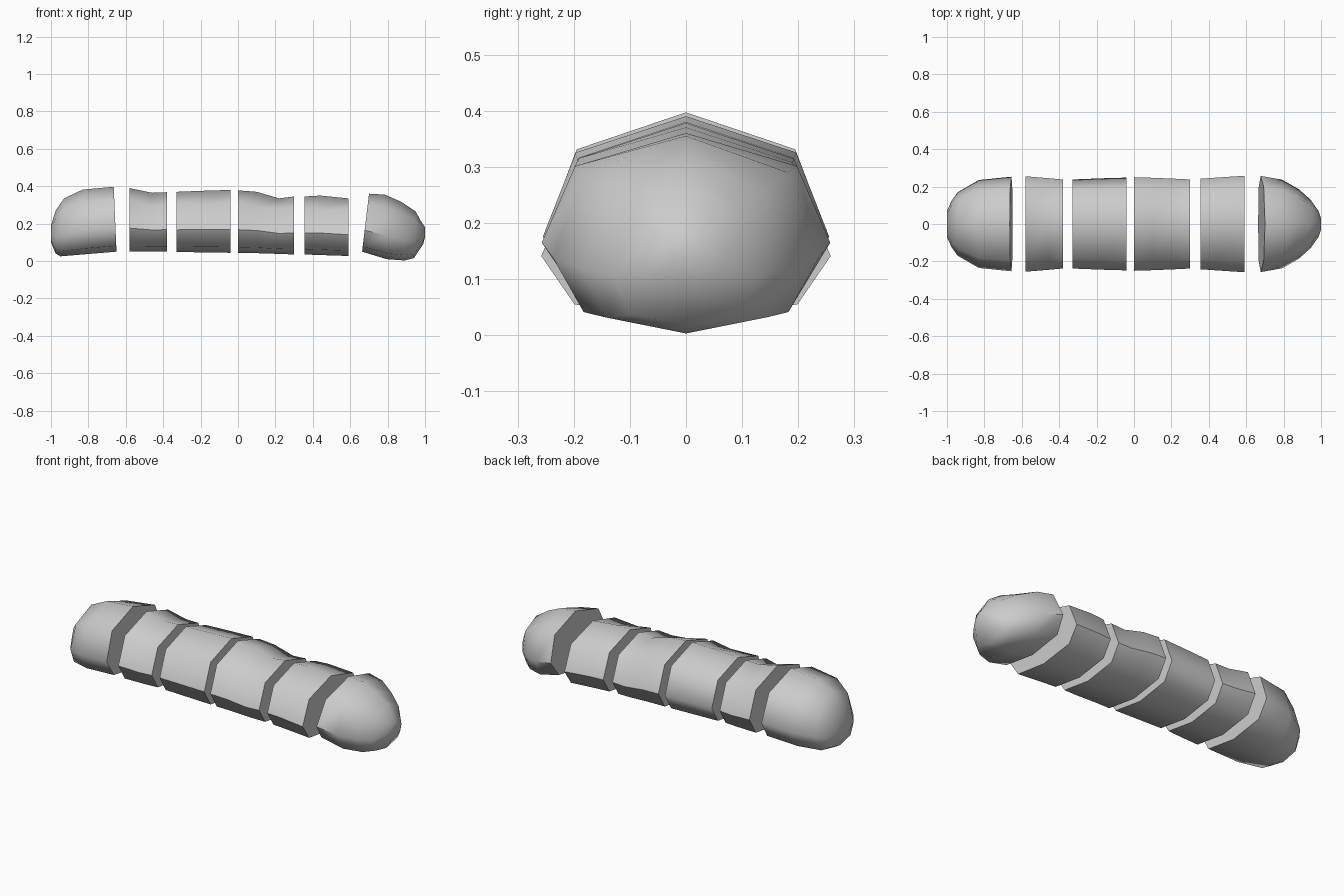
import bpy, bmesh, math

cube = bpy.data.objects.get("Cube")
if cube:
    bpy.data.objects.remove(cube)

grey = bpy.data.materials.new("plain_grey")
grey.use_nodes = True
COLOUR = (0.6, 0.6, 0.6, 1)
grey.diffuse_color = COLOUR
grey.node_tree.nodes["Principled BSDF"].inputs["Base Color"].default_value = COLOUR

# Eight-sided cross-section: sideways fraction, height fraction
SECTION = [(0, 1), (0.77, 0.81), (1, 0.37), (0.77, 0.09),
           (0, 0), (-0.77, 0.09), (-1, 0.37), (-0.77, 0.81)]
FRONT_SHOULDER = 7


def segment(name, rings):
    """Solid lofted through rings of (x, top, bottom, half width, lean, dent)."""
    bm = bmesh.new()
    loops = []
    for x, top, bottom, half, lean, dent in rings:
        loop = []
        for i, (side, up) in enumerate(SECTION):
            z = bottom + (top - bottom) * up
            if i == FRONT_SHOULDER:
                z -= dent
            loop.append(bm.verts.new((x + lean * (up - 0.5), side * half, z)))
        loops.append(loop)
    count = len(SECTION)
    for a, b in zip(loops, loops[1:]):
        for i in range(count):
            j = (i + 1) % count
            bm.faces.new((a[i], a[j], b[j], b[i]))
    bm.faces.new(loops[0])
    bm.faces.new(loops[-1])
    bmesh.ops.recalc_face_normals(bm, faces=bm.faces)
    mesh = bpy.data.meshes.new(name)
    bm.to_mesh(mesh)
    bm.free()
    mesh.materials.append(grey)
    obj = bpy.data.objects.new(name, mesh)
    bpy.context.collection.objects.link(obj)
    bpy.ops.object.select_all(action="DESELECT")
    obj.select_set(True)
    bpy.context.view_layer.objects.active = obj
    bpy.ops.object.shade_smooth_by_angle(angle=math.radians(53))


# Rounded end on the right
segment("right_end", [
    (-1.0, 0.19, 0.10, 0.07, 0, 0),
    (-0.975, 0.27, 0.04, 0.125, 0, 0),
    (-0.94, 0.335, 0.025, 0.17, 0.02, 0),
    (-0.83, 0.382, 0.035, 0.235, 0, 0),
    (-0.657, 0.397, 0.05, 0.253, -0.015, 0)])

# Four body blocks with slightly dented front shoulders
segment("body_block_1", [
    (-0.58, 0.39, 0.05, 0.255, 0, 0),
    (-0.46, 0.365, 0.05, 0.245, 0, 0.02),
    (-0.38, 0.368, 0.05, 0.238, 0, 0)])
segment("body_block_2", [
    (-0.33, 0.37, 0.048, 0.238, 0, 0),
    (-0.15, 0.377, 0.046, 0.245, 0, 0.015),
    (-0.04, 0.38, 0.044, 0.248, 0, 0)])
segment("body_block_3", [
    (0.0, 0.378, 0.044, 0.25, 0, 0),
    (0.1, 0.37, 0.042, 0.247, 0, 0.02),
    (0.22, 0.335, 0.038, 0.242, 0, 0),
    (0.3, 0.345, 0.035, 0.238, 0, 0)])
segment("body_block_4", [
    (0.355, 0.345, 0.035, 0.242, 0, 0),
    (0.44, 0.35, 0.032, 0.248, 0, 0.02),
    (0.59, 0.335, 0.027, 0.258, 0, 0)])

# Rounded end on the left, tipped downward
segment("left_end", [
    (0.682, 0.36, 0.05, 0.257, 0.037, 0),
    (0.79, 0.355, 0.01, 0.237, -0.01, 0),
    (0.88, 0.318, 0.003, 0.185, -0.02, 0),
    (0.945, 0.265, 0.015, 0.13, 0.01, 0),
    (0.985, 0.21, 0.09, 0.07, -0.01, 0),
    (1.0, 0.18, 0.13, 0.03, 0, 0)])
